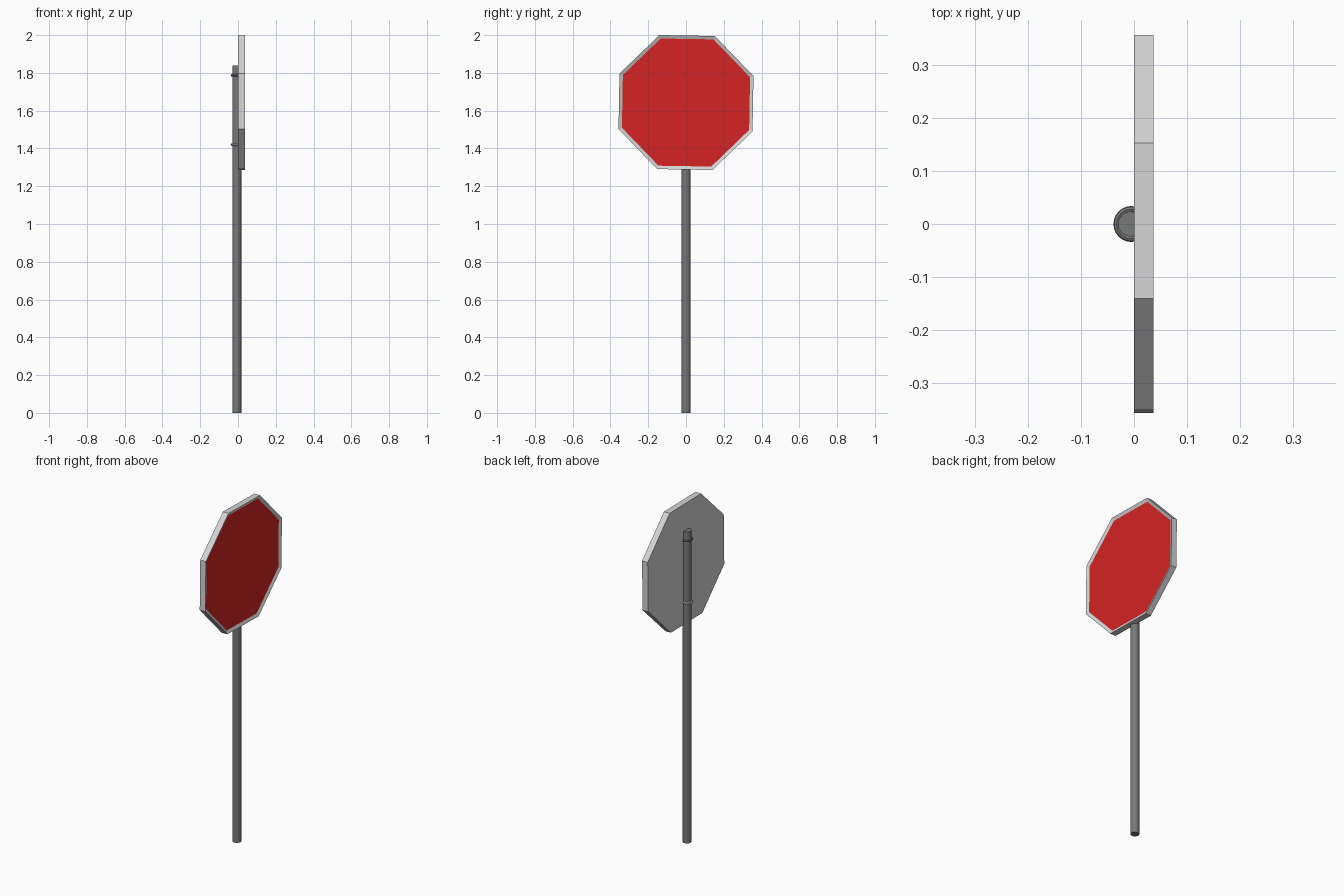
import bpy, bmesh, math

if "Cube" in bpy.data.objects:
    bpy.data.objects.remove(bpy.data.objects["Cube"])


def material(name, rgb):
    m = bpy.data.materials.new(name)
    m.diffuse_color = (*rgb, 1)
    m.use_nodes = True
    m.node_tree.nodes["Principled BSDF"].inputs["Base Color"].default_value = m.diffuse_color
    return m


LIGHT = material("light_grey_metal", (0.66, 0.66, 0.66))
DARK = material("dark_grey_metal", (0.19, 0.19, 0.19))
RED = material("sign_red", (0.66, 0.017, 0.017))

CENTER_Z, RADIUS, THICK = 1.643, 0.384, 0.037
RIM, RECESS = 0.018, 0.008
POST_X = -0.0065


def octagon(bm, x, r):
    # Slightly rotated octagon in the yz plane
    angles = [math.radians(21.5 + 45 * i) for i in range(8)]
    return [bm.verts.new((x, r * math.cos(a), CENTER_Z + r * math.sin(a))) for a in angles]


# Sign panel: octagonal slab with a sloped rim around a sunken red face
bm = bmesh.new()
inner = RADIUS - RIM / math.cos(math.pi / 8)
loops = [octagon(bm, 0, RADIUS), octagon(bm, THICK, RADIUS),
         octagon(bm, THICK - RECESS, inner)]
for a, b in zip(loops, loops[1:]):
    for i in range(8):
        j = (i + 1) % 8
        bm.faces.new((a[i], a[j], b[j], b[i]))
bm.faces.new(loops[0][::-1])
bm.faces.new(loops[-1]).material_index = 1
bmesh.ops.recalc_face_normals(bm, faces=bm.faces)
mesh = bpy.data.meshes.new("sign_panel")
bm.to_mesh(mesh)
bm.free()
mesh.materials.append(LIGHT)
mesh.materials.append(RED)
panel = bpy.data.objects.new("sign_panel", mesh)
bpy.context.collection.objects.link(panel)


def finish(name, mat):
    ob = bpy.context.object
    ob.name = name
    ob.data.materials.append(mat)
    bpy.ops.object.shade_smooth_by_angle(angle=math.radians(40))


# Post
bpy.ops.mesh.primitive_cylinder_add(vertices=20, radius=0.0238, depth=1.84,
                                    location=(POST_X, 0, 0.92))
finish("post", DARK)

# Clamp rings holding the panel to the post
for name, z, mat in (("upper_clamp", 1.787, DARK), ("lower_clamp", 1.42, LIGHT)):
    bpy.ops.mesh.primitive_torus_add(major_radius=0.028, minor_radius=0.006,
                                     major_segments=24, minor_segments=8,
                                     location=(-0.005, 0, z))
    finish(name, mat)
